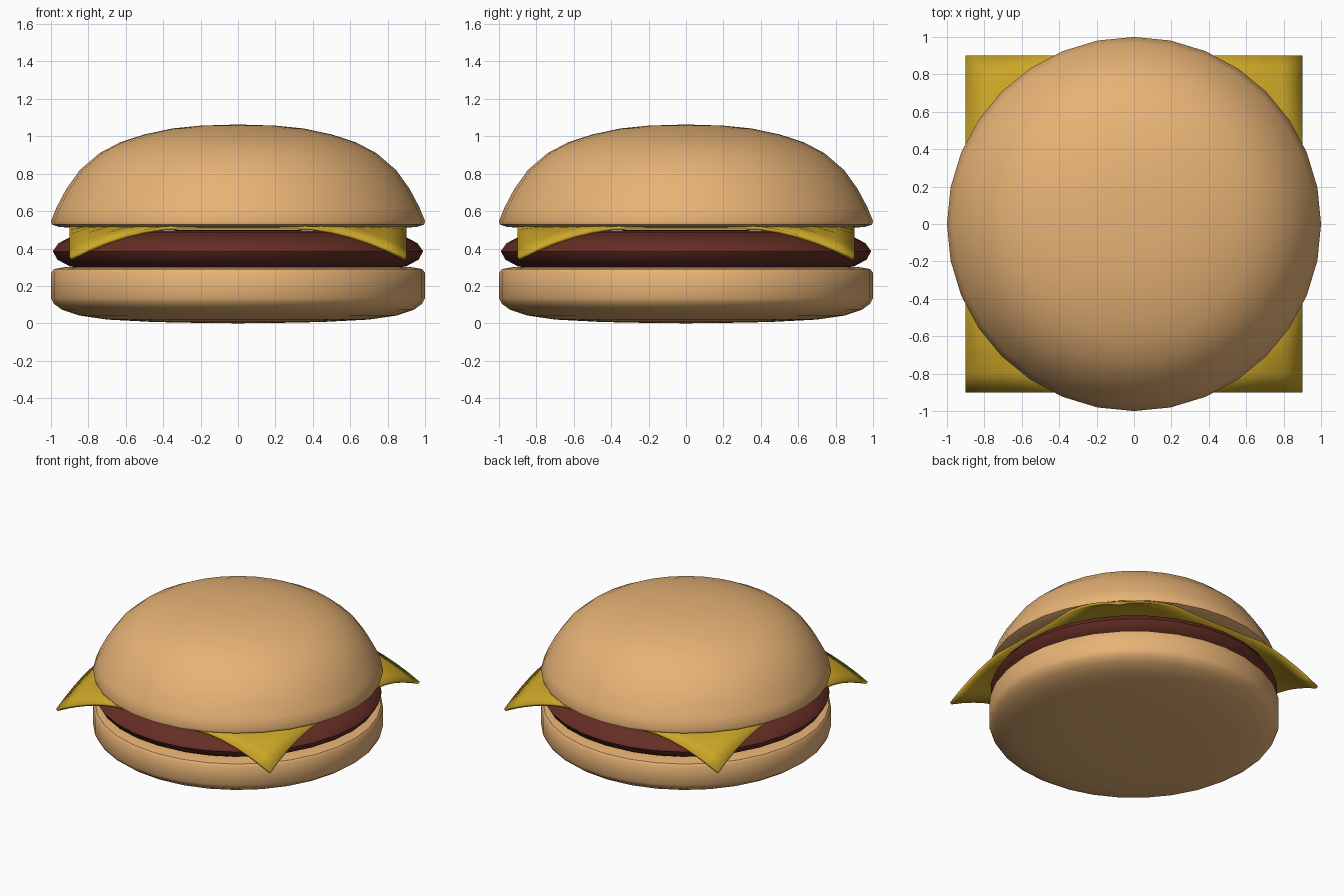
import bpy
import bmesh
from math import cos, sin, tau, hypot, radians

if "Cube" in bpy.data.objects:
    bpy.data.objects.remove(bpy.data.objects["Cube"])

SIDES = 32


def material(name, rgb):
    mat = bpy.data.materials.new(name)
    mat.diffuse_color = (*rgb, 1)
    mat.use_nodes = True
    mat.node_tree.nodes["Principled BSDF"].inputs["Base Color"].default_value = mat.diffuse_color
    return mat


def add_object(name, bm, mat, angle=40):
    bmesh.ops.recalc_face_normals(bm, faces=bm.faces[:])
    mesh = bpy.data.meshes.new(name)
    bm.to_mesh(mesh)
    bm.free()
    obj = bpy.data.objects.new(name, mesh)
    bpy.context.collection.objects.link(obj)
    mesh.materials.append(mat)
    bpy.ops.object.select_all(action='DESELECT')
    obj.select_set(True)
    bpy.context.view_layer.objects.active = obj
    bpy.ops.object.shade_smooth_by_angle(angle=radians(angle))
    return obj


def lathe(name, profile, mat):
    """Turn an (r, z) profile around z; first and last points lie on the axis."""
    bm = bmesh.new()
    top = bm.verts.new((0, 0, profile[0][1]))
    bottom = bm.verts.new((0, 0, profile[-1][1]))
    rings = [[bm.verts.new((r * cos(tau * i / SIDES), r * sin(tau * i / SIDES), z))
              for i in range(SIDES)] for r, z in profile[1:-1]]
    for i in range(SIDES):
        j = (i + 1) % SIDES
        bm.faces.new((top, rings[0][i], rings[0][j]))
        bm.faces.new((bottom, rings[-1][j], rings[-1][i]))
        for a, b in zip(rings, rings[1:]):
            bm.faces.new((a[i], b[i], b[j], a[j]))
    return add_object(name, bm, mat)


bread = material("bread", (0.80, 0.45, 0.18))
meat = material("meat", (0.13, 0.027, 0.018))
yellow = material("cheese_yellow", (0.60, 0.38, 0.02))

# Domed top bun
lathe("top_bun", [(0, 1.063), (0.2, 1.057), (0.35, 1.042), (0.5, 1.01),
                  (0.63, 0.968), (0.74, 0.91), (0.845, 0.82), (0.92, 0.715),
                  (0.97, 0.62), (1.0, 0.547), (0.995, 0.528), (0.96, 0.516),
                  (0.85, 0.507), (0.6, 0.505), (0, 0.505)], bread)

# Patty with a rounded rim
lathe("patty", [(0, 0.5), (0.7, 0.495), (0.82, 0.485), (0.9, 0.46), (0.96, 0.428),
                (0.99, 0.385), (0.965, 0.34), (0.9, 0.305), (0.8, 0.288),
                (0, 0.285)], meat)

# Bottom bun with a rounded underside
lathe("bottom_bun", [(0, 0.305), (0.8, 0.305), (0.93, 0.3), (0.985, 0.29), (1.0, 0.27),
                     (1.0, 0.135), (0.985, 0.105), (0.94, 0.072), (0.85, 0.042),
                     (0.7, 0.02), (0.45, 0.007), (0.2, 0.002), (0, 0)], bread)

# Square cheese slice whose corners droop beyond the patty
bm = bmesh.new()
bmesh.ops.create_grid(bm, x_segments=18, y_segments=18, size=0.9)
for v in bm.verts:
    over = max(0, hypot(v.co.x, v.co.y) - 0.97) / 0.303
    v.co.z = 0.521 - 0.168 * over ** 1.3
cheese = add_object("cheese_slice", bm, yellow)
solid = cheese.modifiers.new("thickness", 'SOLIDIFY')
solid.thickness = 0.02
solid.offset = -1
